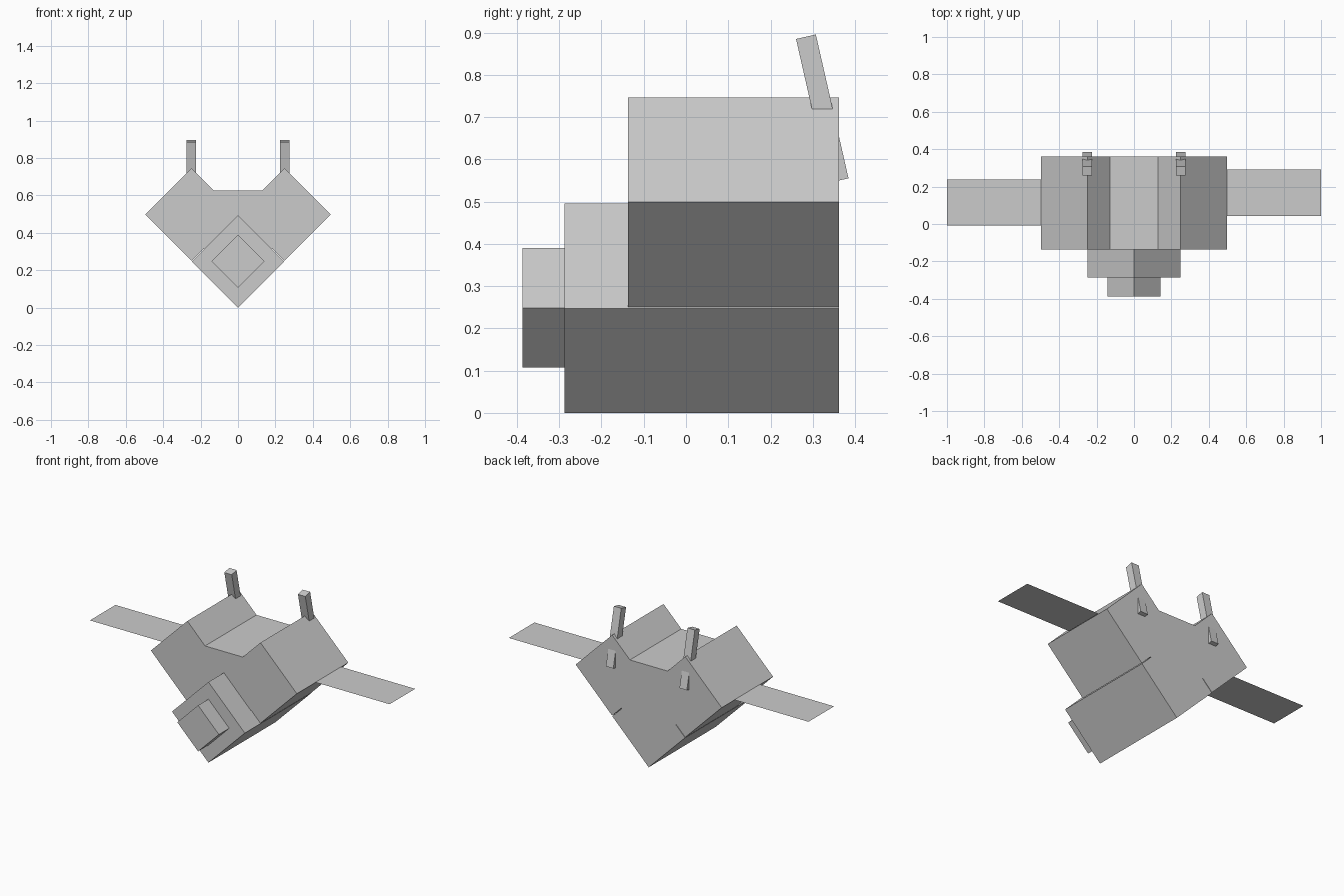
import bpy
from math import radians

if "Cube" in bpy.data.objects:
    bpy.data.objects.remove(bpy.data.objects["Cube"])


def box(name, size, loc, rot=(0, 0, 0)):
    bpy.ops.mesh.primitive_cube_add(size=1, location=loc,
                                    rotation=[radians(a) for a in rot])
    ob = bpy.context.object
    ob.name = name
    ob.scale = size
    bpy.ops.object.transform_apply(location=False, rotation=False, scale=True)
    return ob


def diamond(name, side, x, z, y0, y1):
    # square bar along y, standing on its edge
    return box(name, (side, y1 - y0, side), (x, (y0 + y1) / 2, z), (0, 45, 0))


BACK = 0.362

# lower body with the nose in front of it
diamond("lower_body", 0.35, 0, 0.2475, -0.287, BACK)
diamond("nose", 0.2, 0, 0.2485, -0.387, -0.287)

# flat-topped bar filling the middle between the two upper lobes
box("upper_middle", (0.375, BACK + 0.137, 0.3125),
    (0, (BACK - 0.137) / 2, 0.469))

# mirrored upper lobes and leaning antennae
for side, s in (("left", -1), ("right", 1)):
    diamond("upper_body_" + side, 0.35, s * 0.2485, 0.4985, -0.137, BACK)
    box("antenna_" + side, (0.05, 0.048, 0.349),
        (s * 0.25, 0.3225, 0.72), (12.8, 0, 0))

# paper-thin wings, the right one set further back
for side, s, y in (("left", -1, 0.115), ("right", 1, 0.167)):
    bpy.ops.mesh.primitive_plane_add(size=1, location=(s * 0.748, y, 0.5))
    wing = bpy.context.object
    wing.name = "wing_" + side
    wing.scale = (0.504, 0.248, 1)
    bpy.ops.object.transform_apply(location=False, rotation=False, scale=True)
